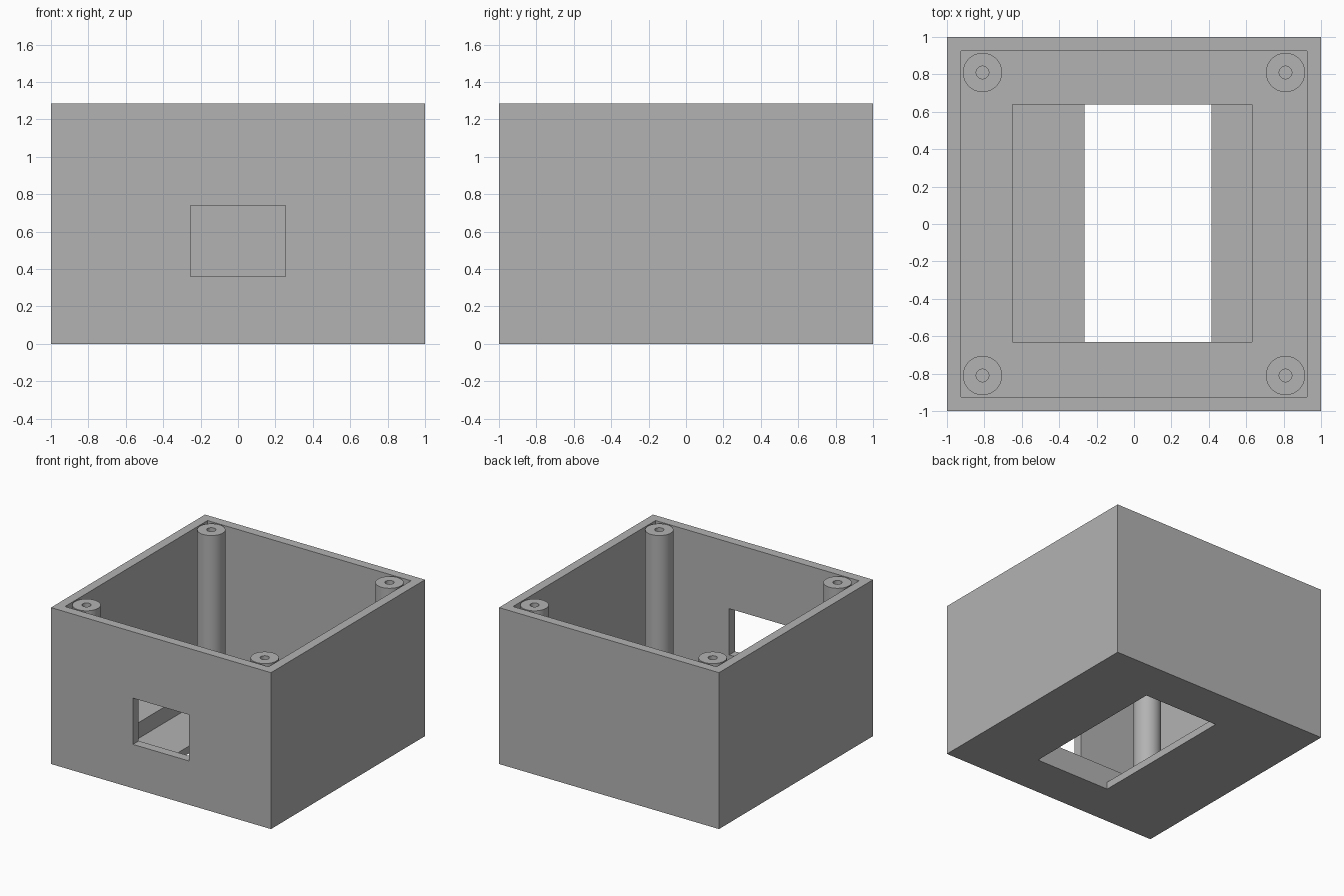
import bpy
import bmesh
from mathutils import Matrix, Vector

cube = bpy.data.objects.get("Cube")
if cube:
    bpy.data.objects.remove(cube)

HEIGHT, WALL, FLOOR, LEDGE = 1.285, 0.075, 0.19, 0.06
INNER = 1 - WALL

grey = bpy.data.materials.new("plain grey")
grey.use_nodes = True
colour = (0.45, 0.45, 0.45, 1)
grey.diffuse_color = colour
grey.node_tree.nodes["Principled BSDF"].inputs["Base Color"].default_value = colour


def finish(name, bm):
    bmesh.ops.recalc_face_normals(bm, faces=bm.faces)
    mesh = bpy.data.meshes.new(name)
    bm.to_mesh(mesh)
    bm.free()
    mesh.materials.append(grey)
    obj = bpy.data.objects.new(name, mesh)
    bpy.context.collection.objects.link(obj)
    return obj


def box(name, low, high):
    low, high = Vector(low), Vector(high)
    bm = bmesh.new()
    bmesh.ops.create_cube(bm, size=1, matrix=Matrix.Translation((low + high) / 2)
                          @ Matrix.Diagonal((*(high - low), 1)))
    return finish(name, bm)


def prism(name, profile, y0, y1):
    """Extrude an x-z outline along y."""
    bm = bmesh.new()
    face = bm.faces.new([bm.verts.new((x, y0, z)) for x, z in profile])
    new = bmesh.ops.extrude_face_region(bm, geom=[face])["geom"]
    bmesh.ops.translate(bm, vec=(0, y1 - y0, 0),
                        verts=[v for v in new if isinstance(v, bmesh.types.BMVert)])
    return finish(name, bm)


def cylinder(name, x, y, radius, z0, z1):
    bm = bmesh.new()
    bmesh.ops.create_cone(bm, cap_ends=True, segments=48, radius1=radius, radius2=radius,
                          depth=z1 - z0, matrix=Matrix.Translation((x, y, (z0 + z1) / 2)))
    return finish(name, bm)


def cut(target, cutter):
    cutter.hide_render = True
    mod = target.modifiers.new("cut", "BOOLEAN")
    mod.operation = "DIFFERENCE"
    mod.solver = "EXACT"
    mod.object = cutter
    bpy.context.view_layer.objects.active = target
    bpy.ops.object.modifier_apply(modifier=mod.name)
    bpy.data.objects.remove(cutter)


# Open-topped case
case = box("case", (-1, -1, 0), (1, 1, HEIGHT))
cut(case, box("cavity_cutter", (-INNER, -INNER, FLOOR), (INNER, INNER, HEIGHT + 0.2)))

# Stepped floor opening: wide recess above a narrower through slot
cut(case, prism("floor_cutter", [
    (-0.265, -0.1), (0.415, -0.1), (0.415, LEDGE), (0.63, LEDGE),
    (0.63, FLOOR + 0.1), (-0.65, FLOOR + 0.1), (-0.65, LEDGE), (-0.265, LEDGE)],
    -0.63, 0.64))

# Front window
cut(case, box("window_cutter", (-0.255, -1.1, 0.36), (0.255, -0.85, 0.74)))

# Corner screw posts with blind pilot holes
for side, sx in (("right", -1), ("left", 1)):
    for end, sy in (("front", -1), ("back", 1)):
        x, y = 0.81 * sx, 0.81 * sy
        post = cylinder(f"{end}_{side}_post", x, y, 0.105, FLOOR - 0.02, HEIGHT)
        cut(post, cylinder("pilot_cutter", x, y, 0.034, HEIGHT - 0.6, HEIGHT + 0.1))
        bpy.ops.object.select_all(action="DESELECT")
        post.select_set(True)
        bpy.context.view_layer.objects.active = post
        bpy.ops.object.shade_smooth_by_angle()
